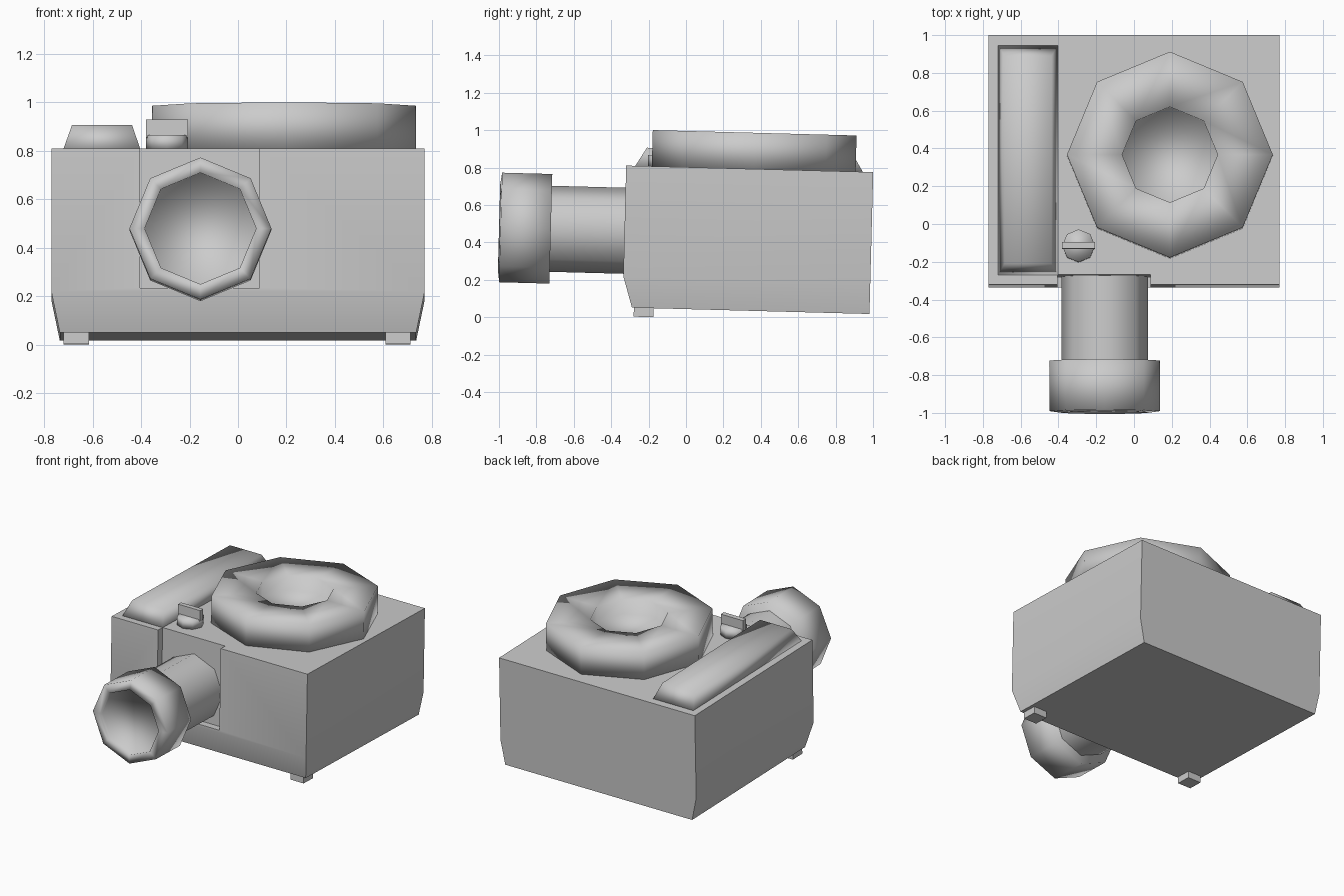
import bpy, bmesh, math
from mathutils import Matrix, Vector

if "Cube" in bpy.data.objects:
    bpy.data.objects.remove(bpy.data.objects["Cube"])

TILT = Matrix.Rotation(-0.0265, 4, 'X')  # the whole machine leans back on its front feet


def finish(name, bm, smooth=None):
    """Turn a bmesh into a tilted object; smooth is an angle in degrees or None for flat."""
    bmesh.ops.recalc_face_normals(bm, faces=bm.faces)
    me = bpy.data.meshes.new(name)
    bm.to_mesh(me)
    bm.free()
    me.transform(TILT)
    ob = bpy.data.objects.new(name, me)
    bpy.context.collection.objects.link(ob)
    if smooth:
        bpy.ops.object.select_all(action='DESELECT')
        bpy.context.view_layer.objects.active = ob
        ob.select_set(True)
        bpy.ops.object.shade_smooth_by_angle(angle=math.radians(smooth))
    return ob


def stack(name, levels, smooth=None):
    """Rectangular sections (x0, x1, y0, y1, z) joined from bottom to top."""
    bm = bmesh.new()
    rings = [[bm.verts.new(p) for p in ((a, c, z), (b, c, z), (b, d, z), (a, d, z))]
             for a, b, c, d, z in levels]
    for lo, hi in zip(rings, rings[1:]):
        for i in range(4):
            j = (i + 1) % 4
            bm.faces.new((lo[i], lo[j], hi[j], hi[i]))
    bm.faces.new(rings[0][::-1])
    bm.faces.new(rings[-1])
    return finish(name, bm, smooth)


def lathe(name, profile, centre, forward=False, smooth=180):
    """Eight-sided turned part from (radius, height); forward points it along -y."""
    bm = bmesh.new()
    rings = []
    for r, h in profile:
        ring = []
        for i in range(8):
            a = i * math.pi / 4
            u, v = r * math.cos(a), r * math.sin(a)
            p = Vector((u, -h, v)) if forward else Vector((u, v, h))
            ring.append(bm.verts.new(p + Vector(centre)))
        rings.append(ring)
    for lo, hi in zip(rings, rings[1:]):
        for i in range(8):
            j = (i + 1) % 8
            bm.faces.new((lo[i], lo[j], hi[j], hi[i]))
    bm.faces.new(rings[0])
    bm.faces.new(rings[-1])
    return finish(name, bm, smooth)


# Housing with tapered underside and a lens recess in the front
body = stack("housing", [(-0.735, 0.735, -0.29, 0.98, 0.043),
                         (-0.77, 0.77, -0.341, 0.98, 0.21),
                         (-0.77, 0.77, -0.341, 0.98, 0.8015)], 30)
cutter = stack("lens_recess_cutter", [(-0.405, 0.088, -0.5, -0.29, 0.226),
                                      (-0.405, 0.088, -0.5, -0.29, 0.95)])
cutter.hide_render = True
cutter.hide_set(True)
cut = body.modifiers.new("lens_recess", 'BOOLEAN')
cut.operation = 'DIFFERENCE'
cut.solver = 'EXACT'
cut.object = cutter

# Front feet
for side, x in (("left", -0.667), ("right", 0.66)):
    stack(f"front_foot_{side}", [(x - 0.052, x + 0.052, -0.28, -0.175, -0.0046),
                                 (x - 0.052, x + 0.052, -0.28, -0.175, 0.05)])

# Round slide tray with a sunken centre
lathe("slide_tray", [(0.545, 0.80), (0.545, 0.995), (0.253, 0.995), (0.253, 0.89)],
      (0.19, 0.341, 0))

# Raised control strip along the left of the top
stack("control_strip", [(-0.72, -0.403, -0.293, 0.925, 0.80),
                        (-0.685, -0.437, -0.233, 0.865, 0.90)], 180)

# Focus knob with a finger grip
lathe("knob_base", [(0.087, 0.80), (0.087, 0.86)], (-0.293, -0.138, 0))
stack("knob_grip", [(-0.38, -0.206, -0.155, -0.121, 0.85),
                    (-0.38, -0.206, -0.155, -0.121, 0.925)])

# Lens barrel and wider front ring with recessed glass
lens = (-0.155, 0, 0.453)
lathe("lens_barrel", [(0.23, 0.28), (0.23, 0.75)], lens, True, 60)
lathe("lens_front_ring", [(0.293, 0.735), (0.293, 1.003), (0.23, 1.012), (0.23, 0.985)],
      lens, True)
